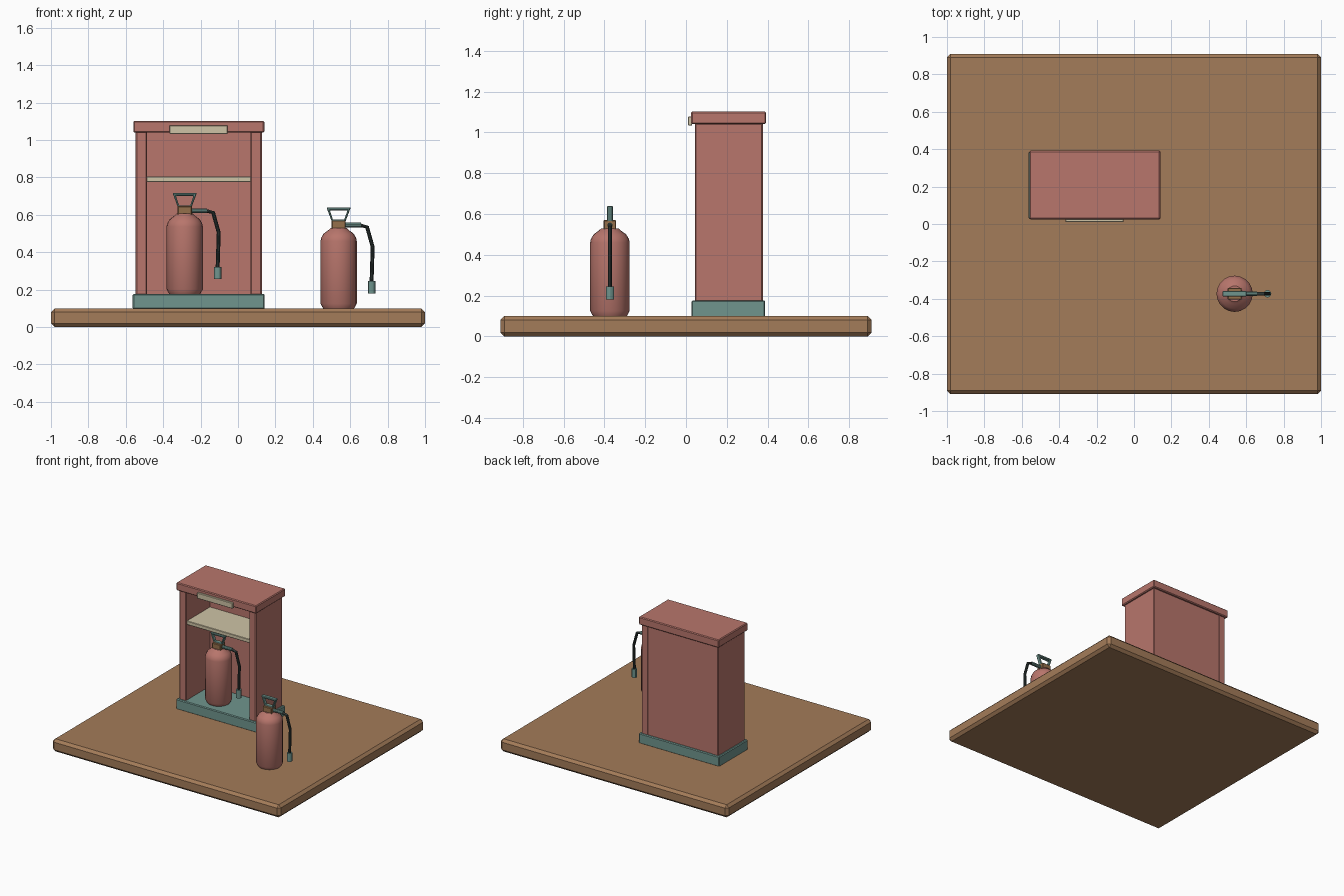
import bpy, bmesh, math
from mathutils import Vector

if "Cube" in bpy.data.objects:
    bpy.data.objects.remove(bpy.data.objects["Cube"])


def material(name, rgb):
    m = bpy.data.materials.new(name)
    m.diffuse_color = (*rgb, 1)
    m.use_nodes = True
    m.node_tree.nodes["Principled BSDF"].inputs["Base Color"].default_value = m.diffuse_color
    return m


RED = material("red_paint", (0.48, 0.18, 0.15))
WOOD = material("tan_ground", (0.37, 0.20, 0.10))
TEAL = material("teal_metal", (0.16, 0.30, 0.27))
CREAM = material("cream", (0.62, 0.55, 0.38))
DARK = material("dark_rubber", (0.03, 0.042, 0.04))
BRASS = material("brass", (0.30, 0.16, 0.07))


def finish(name, bm, mat, smooth=False):
    bmesh.ops.recalc_face_normals(bm, faces=bm.faces[:])
    mesh = bpy.data.meshes.new(name)
    bm.to_mesh(mesh)
    bm.free()
    mesh.materials.append(mat)
    ob = bpy.data.objects.new(name, mesh)
    bpy.context.collection.objects.link(ob)
    if smooth:
        bpy.context.view_layer.objects.active = ob
        ob.select_set(True)
        bpy.ops.object.shade_smooth_by_angle(angle=math.radians(30))
        ob.select_set(False)
    return ob


def box(name, x, y, z, mat, bevel=0.006):
    bm = bmesh.new()
    bmesh.ops.create_cube(bm, size=1)
    for v in bm.verts:
        for i, (a, b) in enumerate((x, y, z)):
            v.co[i] = (a + b) / 2 + v.co[i] * (b - a)
    ob = finish(name, bm, mat)
    if bevel:
        mod = ob.modifiers.new("edge", 'BEVEL')
        mod.width, mod.segments = bevel, 1
    return ob


def lathe(name, profile, origin, mat, sides=20):
    bm = bmesh.new()
    vs = [bm.verts.new((r, 0, z)) for r, z in profile]
    es = [bm.edges.new(p) for p in zip(vs, vs[1:])]
    bmesh.ops.spin(bm, geom=vs + es, cent=(0, 0, 0), axis=(0, 0, 1),
                   angle=math.tau, steps=sides)
    bmesh.ops.remove_doubles(bm, verts=bm.verts[:], dist=1e-5)
    bmesh.ops.translate(bm, verts=bm.verts[:], vec=origin)
    return finish(name, bm, mat, True)


def tube(name, pts, radius, origin, mat, sides=10):
    # sweep a ring along a path lying in the xz plane
    pts = [Vector((x, 0, z)) for x, z in pts]
    bm = bmesh.new()
    rings = []
    for i, p in enumerate(pts):
        t = (pts[min(i + 1, len(pts) - 1)] - pts[max(i - 1, 0)]).normalized()
        n = Vector((-t.z, 0, t.x))
        rings.append([bm.verts.new(p + Vector(origin) + radius * (
            n * math.cos(a) + Vector((0, math.sin(a), 0))))
            for a in (math.tau * k / sides for k in range(sides))])
    for a, b in zip(rings, rings[1:]):
        for k in range(sides):
            j = (k + 1) % sides
            bm.faces.new((a[k], a[j], b[j], b[k]))
    bm.faces.new(rings[0])
    bm.faces.new(rings[-1])
    return finish(name, bm, mat, True)


def frame(name, outer, inner, half, origin, mat):
    # flat four-sided ring, thickened along y
    bm = bmesh.new()
    loops = [[bm.verts.new(Vector((x, y, z)) + Vector(origin)) for x, z in pts]
             for y in (-half, half) for pts in (outer, inner)]
    fo, fi, bo, bi = loops
    for a, b in ((fo, fi), (bo, bi), (fo, bo), (fi, bi)):
        for k in range(4):
            j = (k + 1) % 4
            bm.faces.new((a[k], a[j], b[j], b[k]))
    ob = finish(name, bm, mat)
    mod = ob.modifiers.new("edge", 'BEVEL')
    mod.width, mod.segments = 0.004, 1


def extinguisher(prefix, origin):
    o = Vector(origin)
    lathe(prefix + "_tank", [(0, 0), (0.083, 0), (0.097, 0.025), (0.097, 0.36),
          (0.093, 0.378), (0.08, 0.40), (0.055, 0.418), (0.042, 0.43), (0, 0.43)], o, RED)
    box(prefix + "_valve", (o.x - 0.038, o.x + 0.038), (o.y - 0.031, o.y + 0.031),
        (o.z + 0.415, o.z + 0.47), BRASS, 0.004)
    frame(prefix + "_handle",
          [(-0.036, 0.462), (0.036, 0.462), (0.065, 0.54), (-0.065, 0.54)],
          [(-0.030, 0.474), (0.030, 0.474), (0.047, 0.524), (-0.047, 0.524)],
          0.015, o, TEAL)
    tube(prefix + "_outlet", [(0.03, 0.445), (0.12, 0.445)], 0.013, o, TEAL)
    tube(prefix + "_hose", [(0.11, 0.445), (0.152, 0.435), (0.182, 0.328),
                            (0.176, 0.14)], 0.0105, o, DARK)
    tube(prefix + "_nozzle", [(0.176, 0.145), (0.176, 0.08)], 0.02, o, TEAL, 12)


# ground slab
box("ground_slab", (-1, 1), (-0.91, 0.91), (0, 0.10), WOOD, 0.02)

# open-fronted cabinet
box("cabinet_plinth", (-0.563, 0.143), (0.027, 0.388), (0.095, 0.177), TEAL)
for side, x in (("left", (-0.547, -0.487)), ("right", (0.066, 0.127))):
    box("cabinet_wall_" + side, x, (0.043, 0.377), (0.17, 1.045), RED)
box("cabinet_back", (-0.49, 0.07), (0.345, 0.375), (0.17, 1.045), RED, 0)
box("cabinet_top", (-0.56, 0.141), (0.025, 0.392), (1.04, 1.102), RED)
box("shelf", (-0.49, 0.07), (0.055, 0.35), (0.775, 0.805), CREAM, 0.003)
box("blank_plate", (-0.367, -0.055), (0.01, 0.03), (1.033, 1.078), CREAM, 0.003)

# two matching extinguishers
extinguisher("stored_extinguisher", (-0.285, 0.165, 0.177))
extinguisher("loose_extinguisher", (0.538, -0.373, 0.10))
